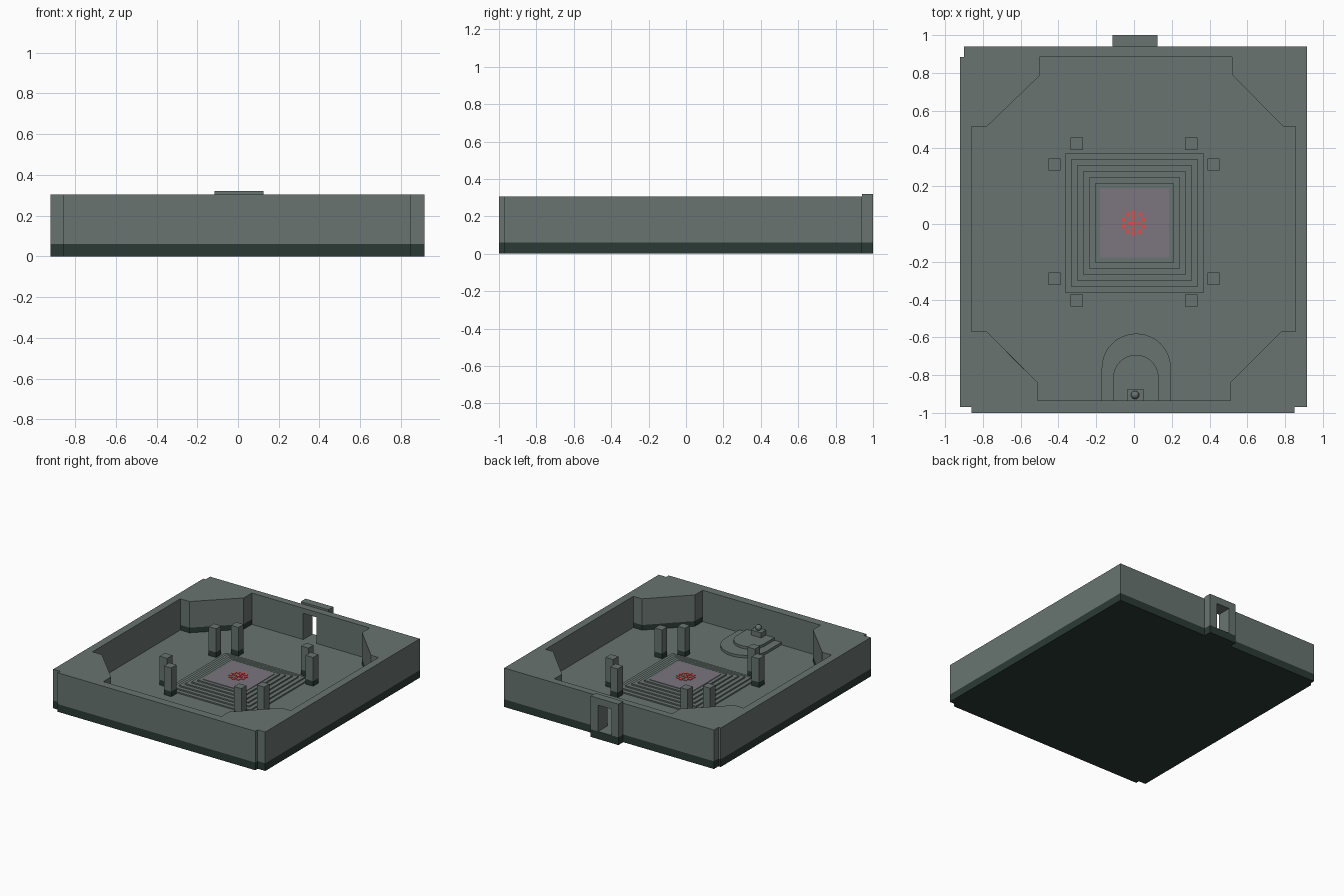
import bpy, bmesh, math

if "Cube" in bpy.data.objects:
    bpy.data.objects.remove(bpy.data.objects["Cube"])


def material(name, rgb):
    m = bpy.data.materials.new(name)
    m.diffuse_color = (*rgb, 1)
    m.use_nodes = True
    m.node_tree.nodes["Principled BSDF"].inputs["Base Color"].default_value = m.diffuse_color
    return m


STONE = material("grey_stone", (0.140, 0.175, 0.163))
DARK = material("dark_stone", (0.024, 0.042, 0.034))
PURPLE = material("purple_stone", (0.200, 0.178, 0.215))
RED = material("red_inlay", (0.70, 0.085, 0.075))


def finish(name, bm, mats):
    bmesh.ops.recalc_face_normals(bm, faces=bm.faces)
    me = bpy.data.meshes.new(name)
    bm.to_mesh(me)
    bm.free()
    for m in mats:
        me.materials.append(m)
    ob = bpy.data.objects.new(name, me)
    bpy.context.collection.objects.link(ob)
    return ob


def prism(name, pts, z0, z1, mats=(STONE,)):
    bm = bmesh.new()
    low = [bm.verts.new((x, y, z0)) for x, y in pts]
    high = [bm.verts.new((x, y, z1)) for x, y in pts]
    bm.faces.new(low)
    bm.faces.new(high)
    n = len(pts)
    for i in range(n):
        j = (i + 1) % n
        bm.faces.new((low[i], low[j], high[j], high[i]))
    return finish(name, bm, mats)


def rect(x0, x1, y0, y1):
    return [(x0, y0), (x1, y0), (x1, y1), (x0, y1)]


def box(name, x0, x1, y0, y1, z0, z1, mats=(STONE,)):
    return prism(name, rect(x0, x1, y0, y1), z0, z1, mats)


def cut(ob, cutter):
    cutter.hide_render = True
    mod = ob.modifiers.new("cut", 'BOOLEAN')
    mod.operation = 'DIFFERENCE'
    mod.solver = 'EXACT'
    mod.object = cutter
    bpy.context.view_layer.objects.active = ob
    bpy.ops.object.modifier_apply(modifier=mod.name)
    bpy.data.objects.remove(cutter)


FLOOR, BAND, TOP = 0.06, 0.10, 0.305

# outline of the building and of the room inside it
outer = [(-.86, -1), (.85, -1), (.85, -.97), (.915, -.97), (.915, .94),
         (-.90, .94), (-.90, .885), (-.92, .885), (-.92, -.97), (-.86, -.97)]
inner = [(-.51, -.935), (.51, -.935), (.51, -.84), (.78, -.57), (.855, -.57),
         (.855, .515), (.79, .515), (.52, .79), (.52, .885), (-.50, .885),
         (-.50, .785), (-.78, .515), (-.86, .515), (-.86, -.57), (-.78, -.57),
         (-.51, -.84)]

# base slab: dark sides and underside, grey floor on top
base = prism("floor_slab", outer, 0, FLOOR, (DARK, STONE))
for p in base.data.polygons:
    p.material_index = int(p.normal.z > 0.5)

# walls with the room and the doorway cut out
walls = prism("walls", outer, FLOOR, TOP, (STONE, DARK))
cut(walls, prism("room_cutter", inner, 0, 0.5))
cut(walls, box("door_cutter", -.055, .06, .80, 1.1, 0, .265))

# dark skirting on the corner blocks only
bm = bmesh.new()
bm.from_mesh(walls.data)
bmesh.ops.bisect_plane(bm, geom=bm.verts[:] + bm.edges[:] + bm.faces[:],
                       plane_co=(0, 0, BAND), plane_no=(0, 0, 1))
for f in bm.faces:
    c = f.calc_center_median()
    f.material_index = int(c.z < BAND and abs(f.normal.z) < 0.5
                           and .49 < abs(c.x) < .84 and -.92 < c.y < .87)
bm.to_mesh(walls.data)
bm.free()

# door frame on the back
for side, (x0, x1) in (("left", (-.115, -.055)), ("right", (.06, .125))):
    box("door_post_" + side, x0, x1, .94, 1, FLOOR, .265)
box("door_lintel", -.115, .125, .94, 1, .265, .32)
sill = box("door_sill", -.115, .125, .94, 1, 0, FLOOR, (DARK, STONE))
for p in sill.data.polygons:
    p.material_index = int(p.normal.z > 0.5)

# stepped square platform in the middle
CX, CY = .003, .005
for i in range(6):
    h = .368 - .0316 * i
    z = FLOOR + .01 * i
    box(f"platform_step_{i + 1}", CX - h, CX + h, CY - h, CY + h, z, z + .01)
box("platform_inlay", CX - .183, CX + .183, CY - .183, CY + .183, .12, .124, (PURPLE,))

# red emblem made of little square tiles
tiles = [(0, 0, .012), (0, .03, .010), (0, -.03, .010), (.025, 0, .009), (-.025, 0, .009)]
for k in range(10):
    a = math.tau * k / 10 + .3
    tiles.append((.056 * math.cos(a), .056 * math.sin(a), .011))
for k, (x, y, h) in enumerate(tiles):
    box(f"emblem_tile_{k + 1}", x - h, x + h, y + .005 - h, y + .005 + h, .124, .128, (RED,))

# eight pillars with dark feet
for sx in (-1, 1):
    for x, y in ((.303, .425), (.42, .315), (.303, -.405), (.42, -.29)):
        x *= sx
        r = (x - .032, x + .032, y - .032, y + .032)
        box("pillar_foot", *r, FLOOR, BAND, (DARK,))
        box("pillar_shaft", *r, BAND, .285)


# rounded dais against the front wall
def arch(cx, cy, r, y0, n=24):
    pts = [(cx - r, y0), (cx + r, y0)]
    return pts + [(cx + r * math.cos(math.pi * k / n), cy + r * math.sin(math.pi * k / n))
                  for k in range(n + 1)]


prism("dais_lower", arch(.012, -.763, .183, -.936), FLOOR, .08)
prism("dais_upper", arch(.010, -.813, .120, -.936), .08, .10)

# altar with a ball
box("altar", -.037, .053, -.936, -.877, .10, .14)
bm = bmesh.new()
bmesh.ops.create_uvsphere(bm, u_segments=16, v_segments=10, radius=.022)
bmesh.ops.translate(bm, verts=bm.verts, vec=(.006, -.905, .160))
ball = finish("altar_ball", bm, (STONE,))
for p in ball.data.polygons:
    p.use_smooth = True
